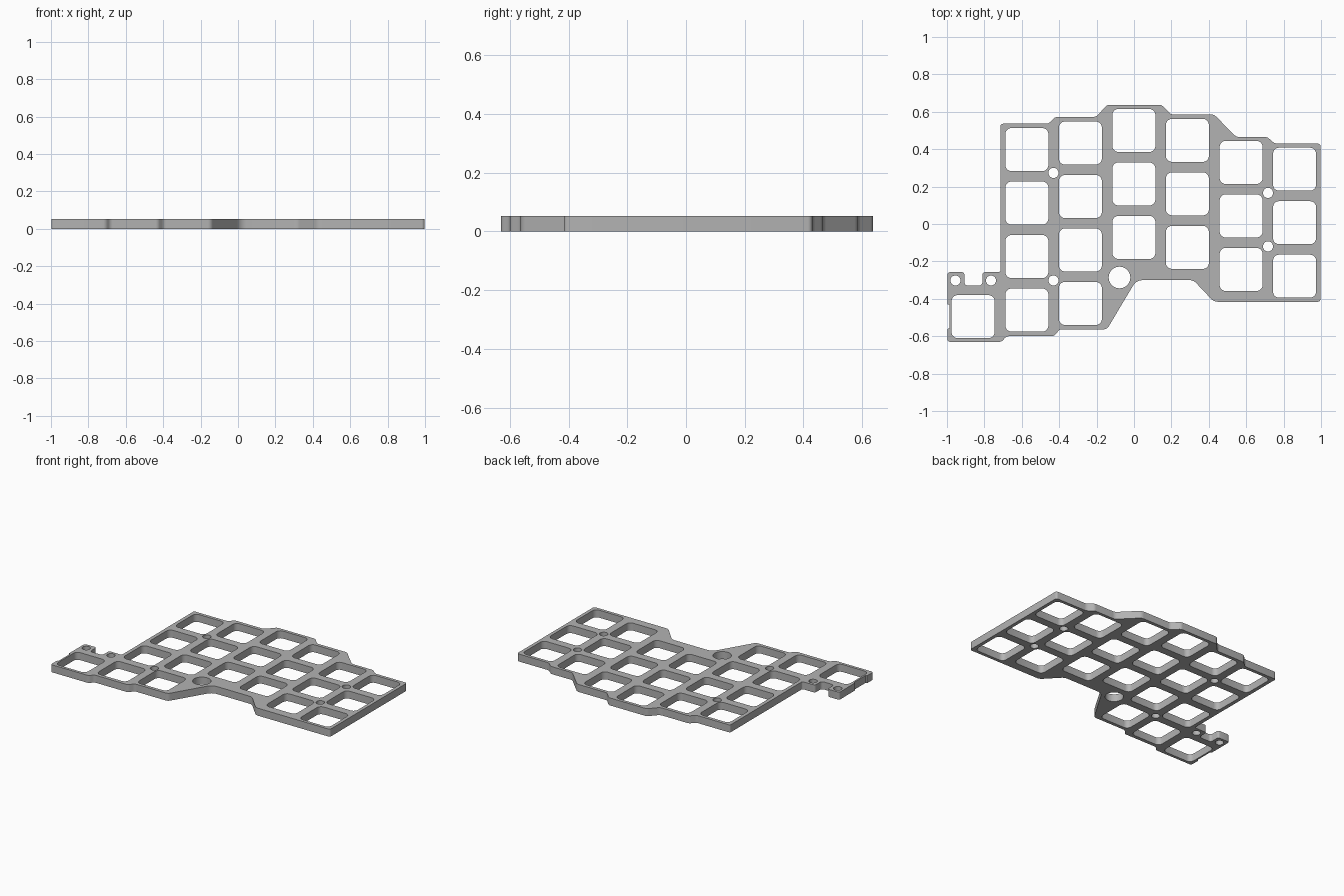
import bpy, bmesh, math
from mathutils import Vector

cube = bpy.data.objects.get("Cube")
if cube:
    bpy.data.objects.remove(cube, do_unlink=True)

THICK = 0.052   # plate thickness
PITCH = 0.286   # key spacing along a column
KEY = 0.23      # key opening size


def rounded(corners, steps=5):
    """Fillet every (x, y, radius) corner of a closed polygon."""
    pts = []
    n = len(corners)
    for i, (x, y, r) in enumerate(corners):
        p = Vector((x, y))
        a = Vector(corners[i - 1][:2]) - p
        b = Vector(corners[(i + 1) % n][:2]) - p
        half = a.angle(b) / 2
        cut = min(r / math.tan(half), a.length * 0.48, b.length * 0.48)
        r = cut * math.tan(half)
        a.normalize()
        b.normalize()
        centre = p + (a + b).normalized() * (r / math.sin(half))
        u = p + a * cut - centre
        v = p + b * cut - centre
        sweep = u.angle_signed(v)
        start = math.atan2(u.y, u.x)
        for k in range(steps + 1):
            t = start - sweep * k / steps
            pts.append((centre.x + r * math.cos(t), centre.y + r * math.sin(t)))
    return pts


def key_opening(cx, cy):
    h = KEY / 2
    return rounded([(cx + sx * h, cy + sy * h, 0.032)
                    for sx, sy in ((-1, -1), (1, -1), (1, 1), (-1, 1))])


def circle(cx, cy, r, n=32):
    return [(cx + r * math.cos(math.tau * k / n), cy + r * math.sin(math.tau * k / n))
            for k in range(n)]


# Outer edge of the plate: x, y, corner radius
outline = [
    (-1, -0.63, .015), (-0.71, -0.63, .03), (-0.685, -0.6, .03), (-0.43, -0.6, .03),
    (-0.4, -0.563, .03), (-0.147, -0.563, .03), (0.01, -0.3, .06), (0.315, -0.3, .05),
    (0.425, -0.416, .05), (0.995, -0.416, .015), (0.995, 0.43, .015), (0.75, 0.43, .04),
    (0.71, 0.465, .03), (0.545, 0.465, .04), (0.425, 0.586, .04), (0.195, 0.586, .03),
    (0.145, 0.637, .03), (-0.147, 0.637, .03), (-0.205, 0.572, .04), (-0.425, 0.572, .03),
    (-0.46, 0.536, .03), (-0.716, 0.536, .012), (-0.716, -0.257, .01), (-0.813, -0.257, .015),
    (-0.813, -0.33, .02), (-0.909, -0.33, .02), (-0.909, -0.257, .015), (-1, -0.257, .015),
    (-1, -0.43, .003), (-0.99, -0.43, .003), (-0.99, -0.56, .003), (-1, -0.56, .003),
]
loops = [rounded(outline)]

# Key columns: x, y of the top key, number of keys
columns = [(-0.863, -0.495, 1), (-0.575, 0.398, 4), (-0.289, 0.433, 4), (-0.003, 0.5, 3),
           (0.283, 0.447, 3), (0.57, 0.329, 3), (0.856, 0.293, 3)]
for x, top, count in columns:
    loops += [key_opening(x, top - PITCH * i) for i in range(count)]

# Screw holes and the large round hole
screws = [(-0.433, 0.273), (-0.433, -0.302), (0.714, 0.166),
          (0.714, -0.12), (-0.957, -0.302), (-0.767, -0.302)]
loops += [circle(x, y, 0.027) for x, y in screws]
loops.append(circle(-0.08, -0.286, 0.058))

# Filled, extruded flat profile
curve = bpy.data.curves.new("switch_plate_profile", "CURVE")
curve.dimensions = "2D"
curve.fill_mode = "BOTH"
curve.extrude = THICK / 2
for pts in loops:
    spline = curve.splines.new("POLY")
    spline.points.add(len(pts) - 1)
    for point, (x, y) in zip(spline.points, pts):
        point.co = (x, y, 0, 1)
    spline.use_cyclic_u = True
plate = bpy.data.objects.new("switch_plate", curve)
bpy.context.collection.objects.link(plate)
bpy.ops.object.select_all(action="DESELECT")
bpy.context.view_layer.objects.active = plate
plate.select_set(True)
bpy.ops.object.convert(target="MESH")
plate = bpy.context.object

# Weld caps to walls, rest on the ground
bm = bmesh.new()
bm.from_mesh(plate.data)
bmesh.ops.remove_doubles(bm, verts=bm.verts, dist=0.0002)
bmesh.ops.translate(bm, verts=bm.verts, vec=(0.0025, 0, THICK / 2))
bmesh.ops.recalc_face_normals(bm, faces=bm.faces)
bm.to_mesh(plate.data)
bm.free()

# Grey finish
grey = bpy.data.materials.new("plain_grey")
grey.use_nodes = True
colour = (0.45, 0.45, 0.45, 1)
grey.diffuse_color = colour
grey.node_tree.nodes["Principled BSDF"].inputs["Base Color"].default_value = colour
plate.data.materials.clear()
plate.data.materials.append(grey)
bpy.ops.object.shade_smooth_by_angle(angle=math.radians(30))
